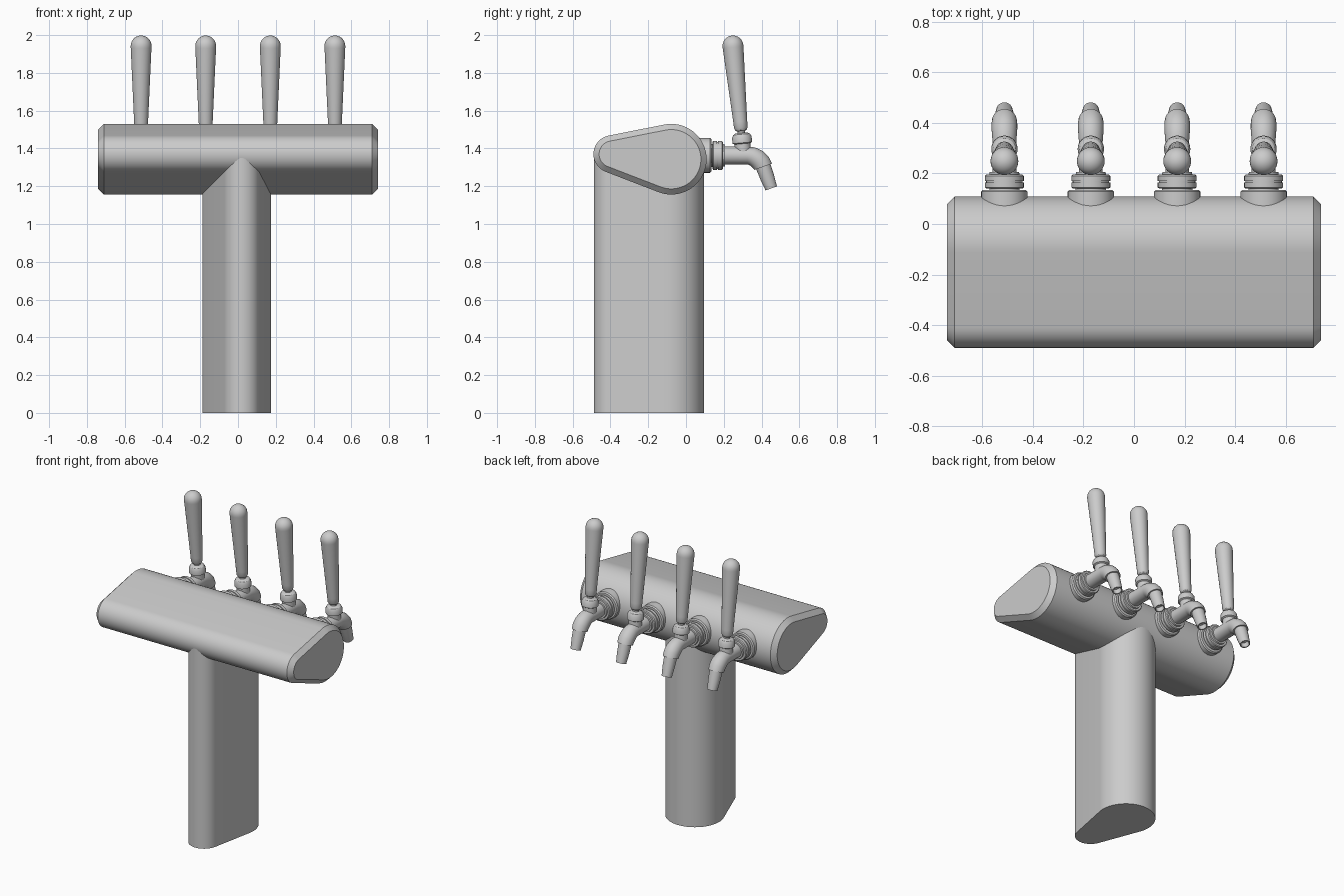
import bpy, bmesh
from math import sin, cos, radians, atan2

if "Cube" in bpy.data.objects:
    bpy.data.objects.remove(bpy.data.objects["Cube"])

SIDES = 32


def finish(name, bm, x=0.0, angle=30):
    bmesh.ops.recalc_face_normals(bm, faces=bm.faces)
    me = bpy.data.meshes.new(name)
    bm.to_mesh(me)
    bm.free()
    ob = bpy.data.objects.new(name, me)
    bpy.context.collection.objects.link(ob)
    ob.location.x = x
    bpy.ops.object.select_all(action='DESELECT')
    ob.select_set(True)
    bpy.context.view_layer.objects.active = ob
    bpy.ops.object.shade_smooth_by_angle(angle=radians(angle))
    return ob


def loft(sections):
    """Bridge closed loops of equal length and cap both ends."""
    bm = bmesh.new()
    loops = [[bm.verts.new(p) for p in s] for s in sections]
    n = len(loops[0])
    for a, b in zip(loops, loops[1:]):
        for i in range(n):
            j = (i + 1) % n
            bm.faces.new((a[i], a[j], b[j], b[i]))
    bm.faces.new(loops[0])
    bm.faces.new(loops[-1])
    return bm


def ring(y, z, tilt, r):
    """Circle facing a direction in the YZ plane (tilt 0 = +y, 90 = up)."""
    t = radians(tilt)
    out = []
    for i in range(SIDES):
        a = radians(360 * i / SIDES)
        u, v = r * cos(a), r * sin(a)
        out.append((u, y - v * sin(t), z + v * cos(t)))
    return out


def lathe(y, z, tilt, profile):
    """Turned part: profile is (distance along axis, radius)."""
    t = radians(tilt)
    return loft([ring(y + d * cos(t), z + d * sin(t), tilt, r) for d, r in profile])


def egg(inset=0.0):
    """Egg outline in YZ: a big and a small arc joined by tangents."""
    pts = []
    for cy, cz, r, a0, a1, n in ((-0.078, 1.343, 0.187, -111, 101, 36),
                                 (-0.390, 1.370, 0.100, 101, 249, 24)):
        for i in range(n + 1):
            a = radians(a0 + (a1 - a0) * i / n)
            pts.append((cy + (r - inset) * cos(a), cz + (r - inset) * sin(a)))
    return pts


# Horizontal bar with chamfered ends
finish("crossbar", loft([[(x, y, z) for y, z in egg(inset)] for x, inset in
                         ((-0.74, 0.03), (-0.71, 0), (0.71, 0), (0.74, 0.03))]))

# Upright column, same outline turned on end
finish("column", loft([[((z - 1.35) * 0.975, (y + 0.49) * 0.975 - 0.488, h) for y, z in egg()]
                       for h in (0.0, 1.36)]))

AXIS_Z = 1.363
flange = [(0.05, 0.092), (0.128, 0.092), (0.135, 0.085), (0.135, 0.06), (0.141, 0.06),
          (0.141, 0.072), (0.145, 0.077), (0.164, 0.077), (0.164, 0.072), (0.17, 0.072),
          (0.17, 0.077), (0.19, 0.077), (0.195, 0.072), (0.195, 0.06), (0.206, 0.058), (0.206, 0.04)]
body = [(0.19, AXIS_Z, 0, 0.047), (0.325, AXIS_Z, 0, 0.047), (0.35, 1.359, -18, 0.049),
        (0.378, 1.344, -36, 0.051), (0.397, 1.325, -54, 0.051), (0.409, 1.303, -70, 0.049)]
nozzle = [(-0.02, 0.041), (0.06, 0.038), (0.124, 0.032), (0.124, 0.026), (0.09, 0.024)]
collar = [(0.0, 0.042), (0.05, 0.042), (0.055, 0.052), (0.085, 0.052), (0.1, 0.044),
          (0.108, 0.03), (0.108, 0.02), (0.125, 0.02)]
handle = [(0.0, 0.022), (0.005, 0.03), (0.018, 0.036), (0.05, 0.037), (0.445, 0.055)]
handle += [(0.453 + 0.055 * sin(radians(a)), 0.055 * cos(radians(a))) for a in range(0, 90, 12)]

# Four taps along the back
for i, x in enumerate((-0.513, -0.171, 0.171, 0.513), 1):
    finish(f"tap_flange_{i}", lathe(0, AXIS_Z, 0, flange), x)
    finish(f"tap_body_{i}", loft([ring(*s) for s in body]), x)
    finish(f"tap_nozzle_{i}", lathe(0.409, 1.305, -70, nozzle), x)
    finish(f"handle_collar_{i}", lathe(0.303, 1.375, 95, collar), x)
    finish(f"tap_handle_{i}", lathe(0.292, 1.492, 95.5, handle), x)
